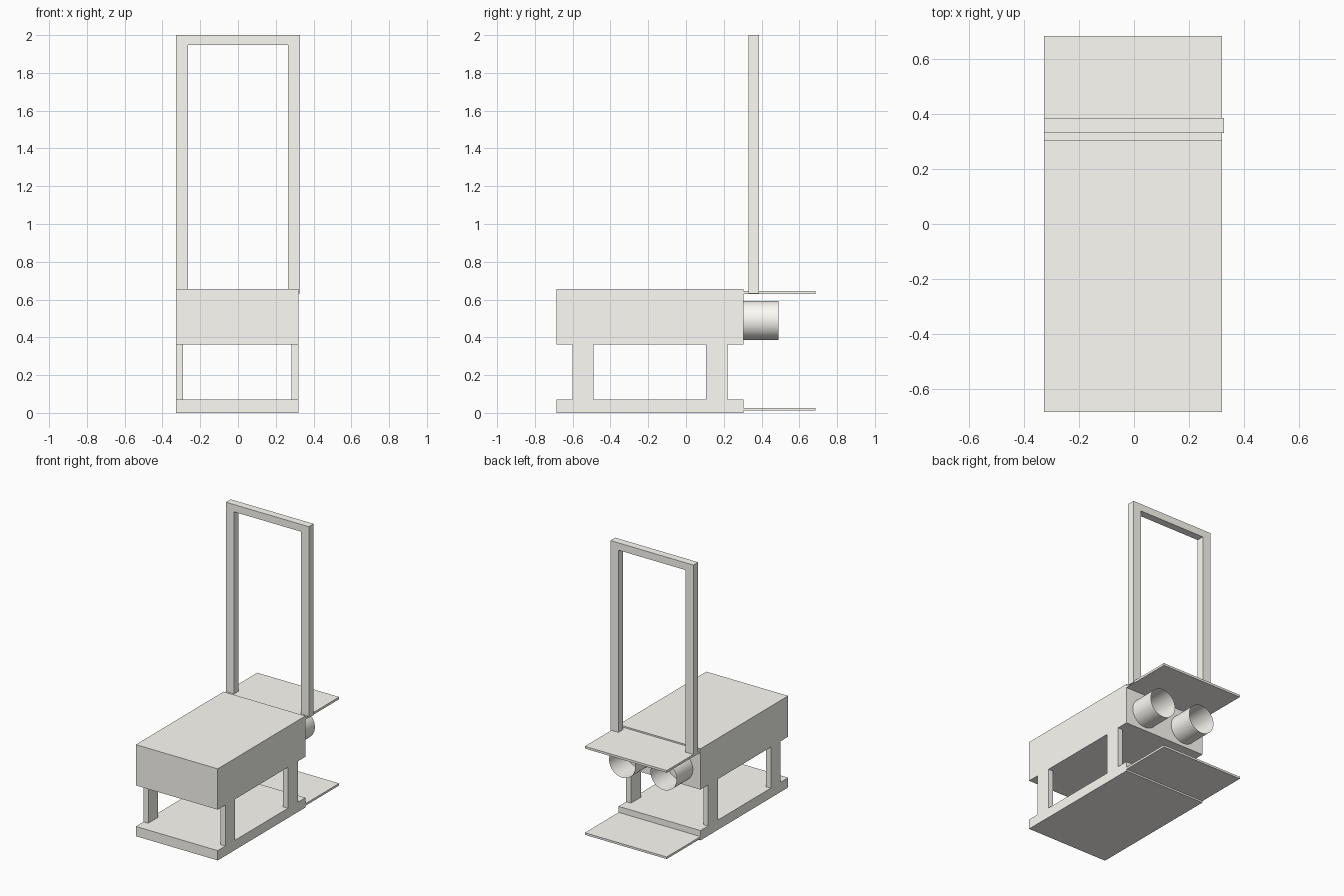
import bpy, bmesh
from mathutils import Matrix

if "Cube" in bpy.data.objects:
    bpy.data.objects.remove(bpy.data.objects["Cube"])

X0, X1 = -0.328, 0.32      # body width
Y0, YB, Y1 = -0.686, 0.305, 0.686  # front, body back, plate back

# warm off-white paint
paint = bpy.data.materials.new("off_white_paint")
paint.diffuse_color = (0.99, 0.977, 0.923, 1)
paint.use_nodes = True
paint.node_tree.nodes["Principled BSDF"].inputs["Base Color"].default_value = paint.diffuse_color


def make_object(name, bm):
    mesh = bpy.data.meshes.new(name)
    bm.to_mesh(mesh)
    bm.free()
    mesh.materials.append(paint)
    obj = bpy.data.objects.new(name, mesh)
    bpy.context.collection.objects.link(obj)
    return obj


def box(name, x, y, z):
    bm = bmesh.new()
    bmesh.ops.create_cube(bm, size=1)
    for v in bm.verts:
        v.co = [(a[0] + a[1]) / 2 + c * (a[1] - a[0]) for a, c in zip((x, y, z), v.co)]
    return make_object(name, bm)


def tube(name, x, z, radius, y0, y1):
    # open-ended thin pipe along y
    bm = bmesh.new()
    bmesh.ops.create_cone(bm, cap_ends=False, segments=48, radius1=radius,
                          radius2=radius, depth=y1 - y0,
                          matrix=Matrix.Translation((x, (y0 + y1) / 2, z))
                          @ Matrix.Rotation(1.5707963, 4, 'X'))
    for f in bm.faces:
        f.smooth = True
    return make_object(name, bm)


# main body and floor slab
box("upper_body", (X0, X1), (Y0, YB), (0.363, 0.655))
box("base_slab", (X0, X1), (Y0, YB), (0.0, 0.07))

# four posts, flush with the sides
for end, y in (("front", (-0.60, -0.49)), ("rear", (0.107, 0.219))):
    for side, x in (("left", (X0, X0 + 0.038)), ("right", (X1 - 0.038, X1))):
        box(f"{end}_{side}_post", x, y, (0.07, 0.363))

# thin rear plates
box("upper_rear_plate", (X0, X1), (YB, Y1), (0.629, 0.645))
box("lower_rear_plate", (X0, X1), (YB, Y1), (0.012, 0.027))

# rear exhaust pipes
for side, x in (("left", -0.165), ("right", 0.163)):
    tube(f"{side}_rear_pipe", x, 0.49, 0.103, YB, 0.489)

# tall handle: a U profile extruded in y
outline = [(-0.328, 0.632), (-0.328, 2.0), (0.328, 2.0), (0.328, 0.632),
           (0.265, 0.632), (0.265, 1.948), (-0.265, 1.948), (-0.265, 0.632)]
bm = bmesh.new()
face = bm.faces.new([bm.verts.new((x, 0.332, z)) for x, z in outline])
ext = bmesh.ops.extrude_face_region(bm, geom=[face])
bmesh.ops.translate(bm, vec=(0, 0.054, 0),
                    verts=[g for g in ext["geom"] if isinstance(g, bmesh.types.BMVert)])
bmesh.ops.recalc_face_normals(bm, faces=bm.faces)
make_object("handle_frame", bm)
